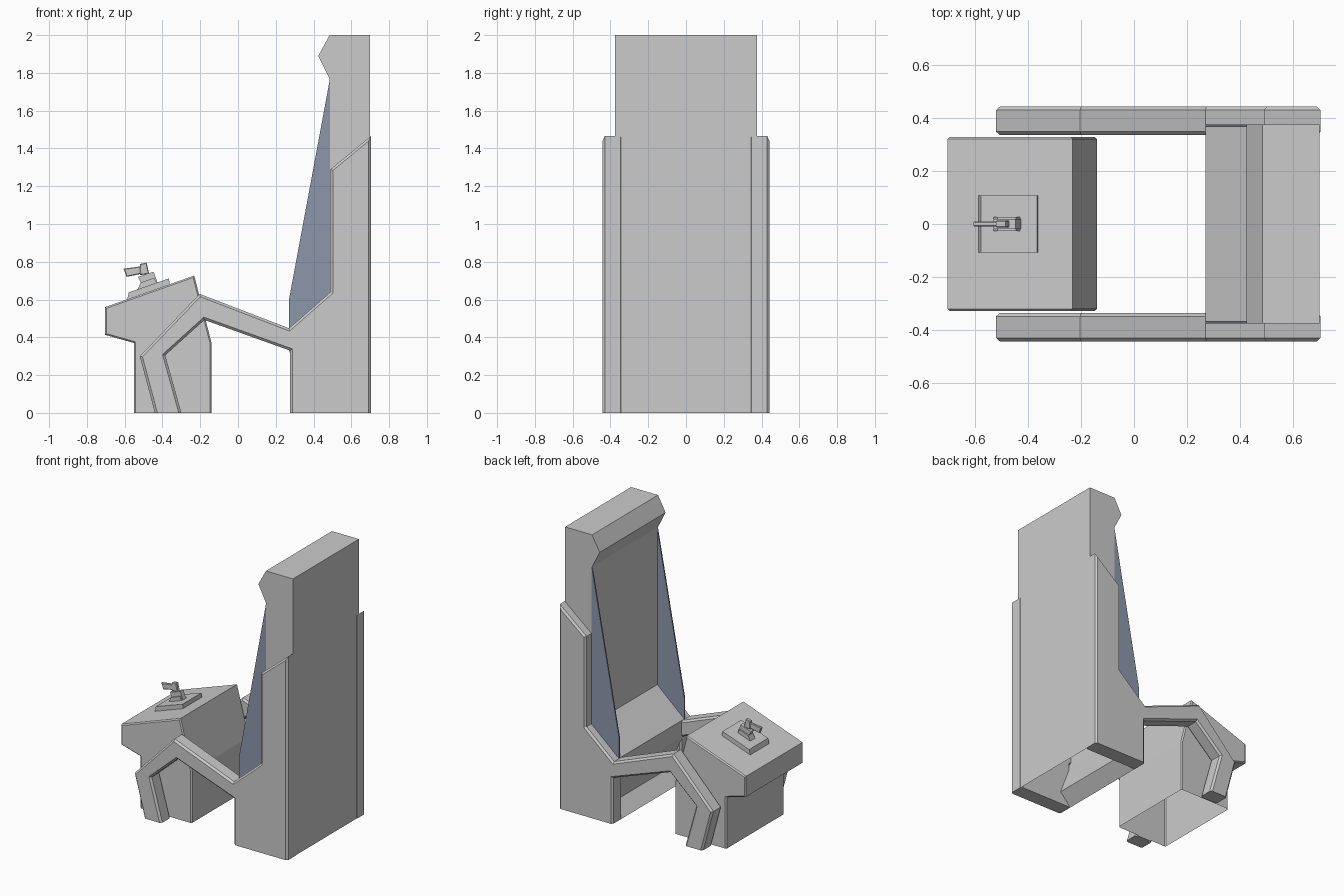
import bpy, bmesh

if "Cube" in bpy.data.objects:
    bpy.data.objects.remove(bpy.data.objects["Cube"])


def prism(name, profile, y0, y1, bevel=0.0, open_bottom=False, mat=None):
    """Extrude an (x, z) profile along y, chamfering the outline of both ends."""
    bm = bmesh.new()
    face = bm.faces.new([bm.verts.new((x, y0, z)) for x, z in profile])
    ext = bmesh.ops.extrude_face_region(bm, geom=[face])
    new = [v for v in ext["geom"] if isinstance(v, bmesh.types.BMVert)]
    bmesh.ops.translate(bm, verts=new, vec=(0, y1 - y0, 0))
    bmesh.ops.recalc_face_normals(bm, faces=bm.faces[:])
    if bevel:
        rim = [e for e in bm.edges
               if abs(e.verts[0].co.y - e.verts[1].co.y) < 1e-5
               and max(v.co.z for v in e.verts) > 1e-4]
        bmesh.ops.bevel(bm, geom=rim, offset=bevel, segments=1,
                        profile=0.5, affect='EDGES')
    if open_bottom:
        low = [f for f in bm.faces if max(v.co.z for v in f.verts) < 1e-4]
        bmesh.ops.delete(bm, geom=low, context='FACES')
    me = bpy.data.meshes.new(name)
    bm.to_mesh(me)
    bm.free()
    ob = bpy.data.objects.new(name, me)
    bpy.context.collection.objects.link(ob)
    if mat:
        me.materials.append(mat)
    return ob


blue = bpy.data.materials.new("blue_grey")
blue.diffuse_color = (0.27, 0.31, 0.41, 1)
blue.use_nodes = True
blue.node_tree.nodes["Principled BSDF"].inputs["Base Color"].default_value = blue.diffuse_color

# Tall screen cabinet, with toe recess and open underside
prism("screen_cabinet", [
    (0.70, 0), (0.70, 2.0), (0.485, 2.0), (0.425, 1.89), (0.485, 1.77),
    (0.485, 0.64), (0.27, 0.45), (0.27, 0.33), (0.36, 0.09), (0.275, 0)],
    -0.375, 0.375, open_bottom=True)

# Side panels with bent arms, and the blue screen blinkers
side = [(0.703, 0), (0.703, 1.465), (0.49, 1.29), (0.49, 0.64), (0.27, 0.448),
        (-0.203, 0.63), (-0.52, 0.30), (-0.44, 0), (-0.30, 0),
        (-0.385, 0.305), (-0.178, 0.492), (0.275, 0.33), (0.275, 0)]
blinker = [(0.487, 1.77), (0.27, 0.60), (0.27, 0.445), (0.487, 0.635)]
for s, label in ((1, "back"), (-1, "front")):
    prism("side_panel_" + label, side, s * 0.335, s * 0.443, bevel=0.013)
    prism("screen_blinker_" + label, blinker, s * 0.366, s * 0.376, mat=blue)

# Control pedestal, open underneath
prism("control_pedestal", [
    (-0.14, 0), (-0.14, 0.37), (-0.232, 0.727), (-0.703, 0.56),
    (-0.703, 0.413), (-0.55, 0.37), (-0.55, 0)],
    -0.328, 0.328, bevel=0.008, open_bottom=True)

# Control: mounting plate, swivel block, grip and barrel
prism("mounting_plate", [(-0.588, 0.595), (-0.578, 0.638), (-0.365, 0.712),
                         (-0.362, 0.675)], -0.108, 0.108)
prism("swivel_base", [(-0.535, 0.645), (-0.515, 0.69), (-0.445, 0.715),
                      (-0.425, 0.68)], -0.027, 0.027)
prism("swivel_block", [(-0.53, 0.72), (-0.447, 0.747), (-0.426, 0.69),
                       (-0.50, 0.66)], -0.018, 0.018)
prism("control_grip", [(-0.52, 0.73), (-0.52, 0.788), (-0.484, 0.796),
                       (-0.470, 0.735)], -0.014, 0.014, bevel=0.004)
prism("control_barrel", [(-0.606, 0.763), (-0.59, 0.72), (-0.51, 0.737),
                         (-0.50, 0.778)], -0.010, 0.010, bevel=0.004)
